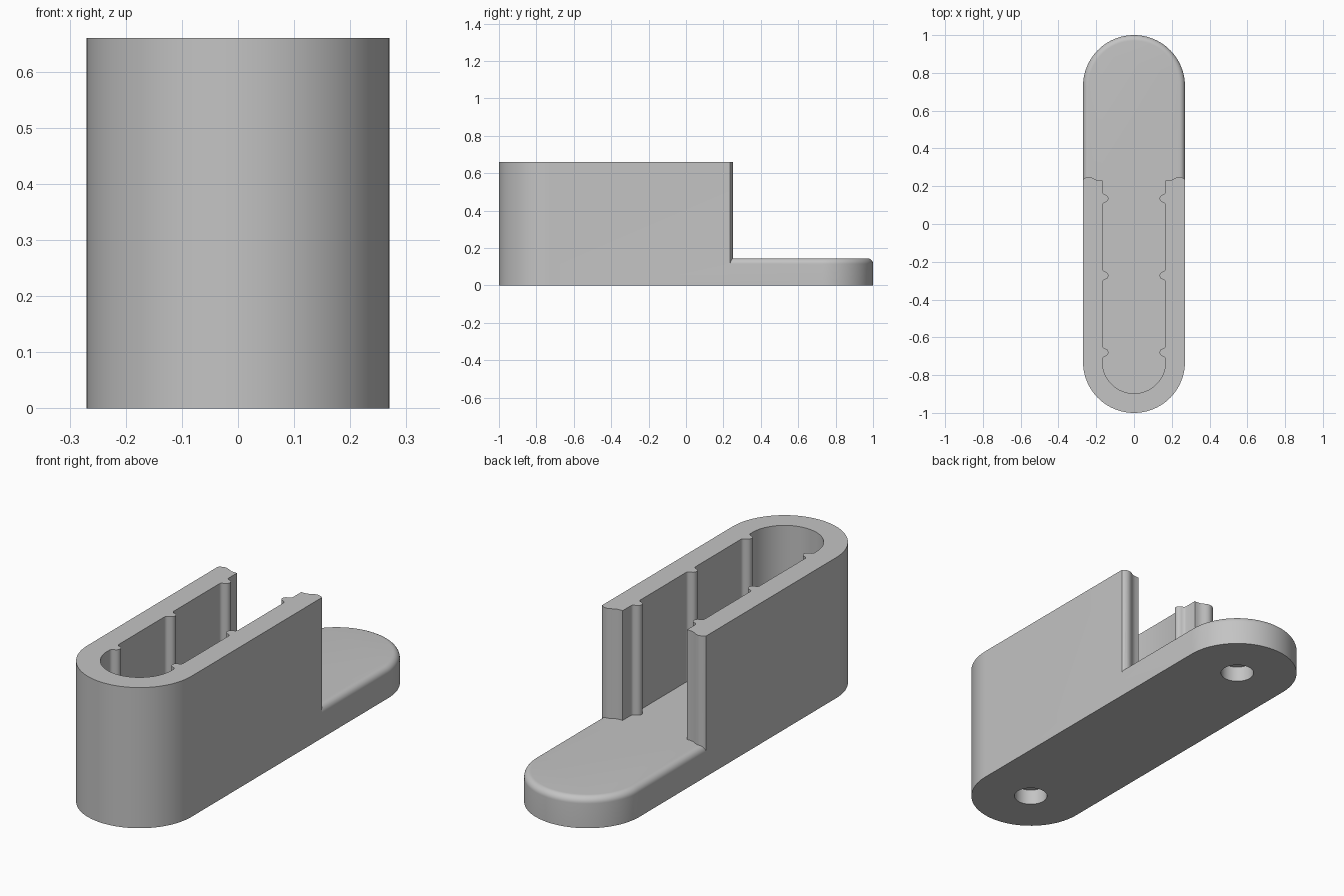
import bpy
import bmesh
from math import sin, cos, pi, radians

cube = bpy.data.objects.get("Cube")
if cube:
    bpy.data.objects.remove(cube, do_unlink=True)

RADIUS, INNER, END = 0.27, 0.167, 0.73   # outer and inner half widths, arc centre
FLOOR, TOP, FILLET = 0.145, 0.66, 0.03
STEPS = 24

grey = bpy.data.materials.new("light grey")
grey.use_nodes = True
colour = (0.55, 0.55, 0.55, 1)
grey.diffuse_color = colour
grey.node_tree.nodes["Principled BSDF"].inputs["Base Color"].default_value = colour


def front_arc(r):
    """Quarter arc from the front tip to the +x side."""
    pts = [(r * sin(a), -END - r * cos(a))
           for a in (pi / 2 * i / STEPS for i in range(STEPS))]
    return pts + [(r, -END)]


def mirrored(half):
    """Close a half outline whose two end points lie on x = 0."""
    return half + [(-x, y) for x, y in reversed(half[1:-1])]


def capsule(r):
    arc = front_arc(r)
    return mirrored(arc + [(x, -y) for x, y in reversed(arc)])


def loft(name, rings):
    """Solid through (outline, height) rings, with flat caps."""
    bm = bmesh.new()
    loops = [[bm.verts.new((x, y, z)) for x, y in pts] for pts, z in rings]
    for low, high in zip(loops, loops[1:]):
        n = len(low)
        for i in range(n):
            j = (i + 1) % n
            bm.faces.new((low[i], low[j], high[j], high[i]))
    bm.faces.new(loops[0][::-1])
    bm.faces.new(loops[-1])
    bmesh.ops.recalc_face_normals(bm, faces=bm.faces)
    mesh = bpy.data.meshes.new(name)
    bm.to_mesh(mesh)
    bm.free()
    mesh.materials.append(grey)
    obj = bpy.data.objects.new(name, mesh)
    bpy.context.collection.objects.link(obj)
    return obj


def combine(target, other, operation):
    mod = target.modifiers.new(operation.lower(), 'BOOLEAN')
    mod.operation, mod.solver, mod.object = operation, 'EXACT', other
    bpy.context.view_layer.objects.active = target
    bpy.ops.object.modifier_apply(modifier=mod.name)
    bpy.data.objects.remove(other, do_unlink=True)


# Base plate with a rounded top edge
rings = [(capsule(RADIUS), 0)]
for i in range(9):
    a = pi / 2 * i / 8
    rings.append((capsule(RADIUS - FILLET * (1 - cos(a))),
                  FLOOR - FILLET + FILLET * sin(a)))
holder = loft("holder", rings)

# U-shaped wall: outer arc, lipped end, inner side with ribs, inner arc
half = front_arc(RADIUS)
half += [(RADIUS, 0.236), (0.262, 0.243), (0.251, 0.248), (0.24, 0.25),
         (0.229, 0.248), (0.218, 0.243), (0.208, 0.237), (0.197, 0.233),
         (0.185, 0.231), (INNER, 0.231)]
rib = [(0.035, 0), (0.028, 0.002), (0.023, 0.007), (0.02, 0.016),
       (0.016, 0.024), (0.009, 0.03)]
rib += [(0, 0.032)] + [(-y, d) for y, d in reversed(rib)]
for centre in (0.135, -0.273, -0.68):
    half += [(INNER - d, centre + y) for y, d in rib]
half += front_arc(INNER)[::-1]
outline = mirrored(half)
wall = loft("wall", [(outline, FLOOR - FILLET), (outline, TOP)])
combine(holder, wall, 'UNION')

# Blind round sockets in the underside
for y in (-END, END):
    circle = [(0.074 * cos(2 * pi * i / 48), y + 0.074 * sin(2 * pi * i / 48))
              for i in range(48)]
    socket = loft("socket_cutter", [(circle, -0.1), (circle, 0.074)])
    socket.hide_render = True
    combine(holder, socket, 'DIFFERENCE')

# Smooth curves, keep the edges sharp
bpy.ops.object.select_all(action='DESELECT')
holder.select_set(True)
bpy.context.view_layer.objects.active = holder
bpy.ops.object.shade_smooth_by_angle(angle=radians(30))
